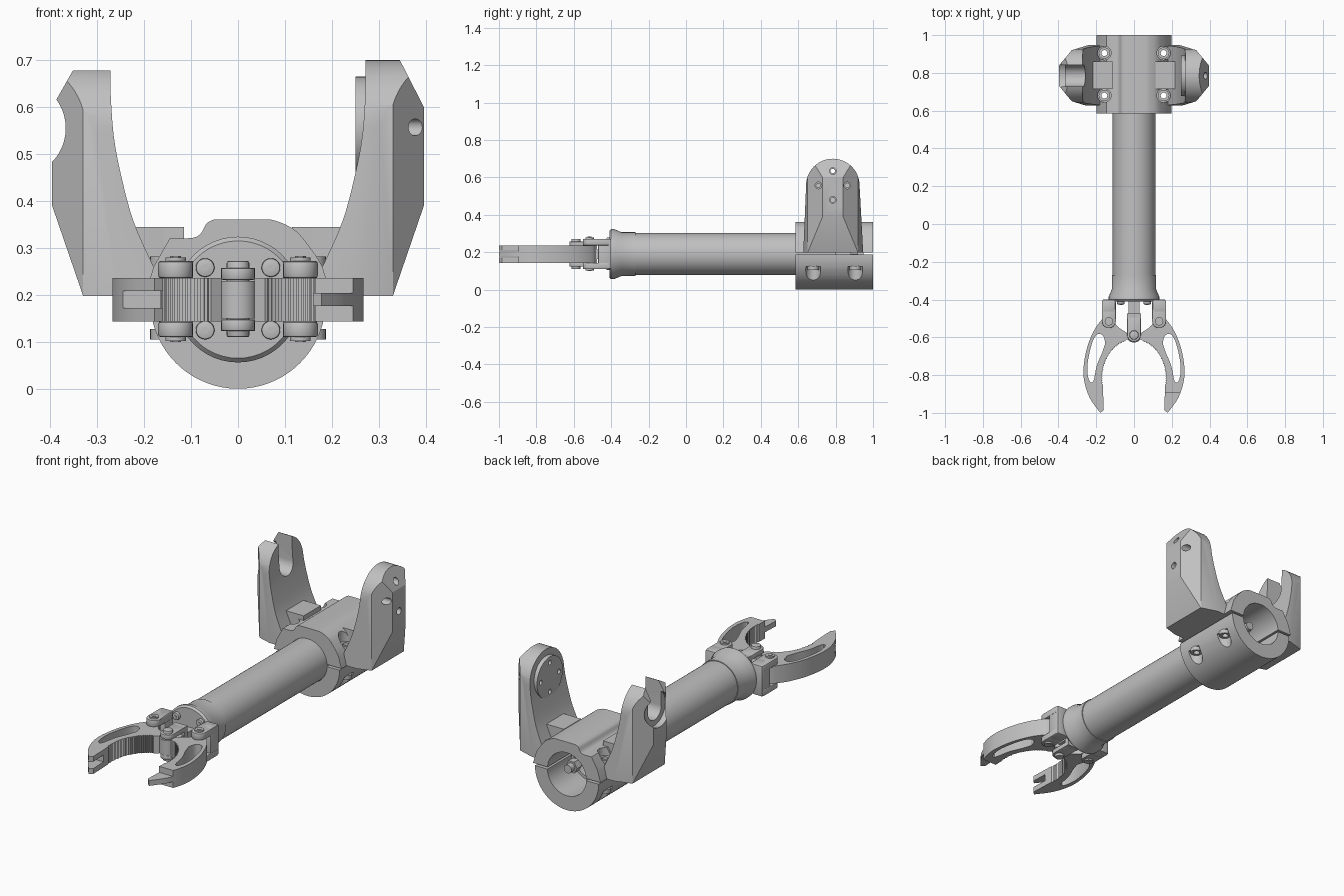
import bpy, bmesh, math
from mathutils import Vector

if "Cube" in bpy.data.objects:
    bpy.data.objects.remove(bpy.data.objects["Cube"])

GREY = bpy.data.materials.new("light grey plastic")
GREY.use_nodes = True
GREY.diffuse_color = (0.53, 0.53, 0.53, 1)
GREY.node_tree.nodes["Principled BSDF"].inputs["Base Color"].default_value = (0.53, 0.53, 0.53, 1)

AXIS_Z = 0.19    # height of the tube axis
CLAMP_Y = (0.585, 1.0)
ARM_Y = 0.785


def place(a, b, c, axis):
    """Plane coordinates a, b and depth c along an axis."""
    return {'x': (c, a, b), 'y': (a, c, b), 'z': (a, b, c)}[axis]


def prism(name, pts, axis, lo, hi):
    bm = bmesh.new()
    ends = [[bm.verts.new(place(a, b, c, axis)) for a, b in pts] for c in (lo, hi)]
    n = len(pts)
    bm.faces.new(ends[0])
    bm.faces.new(ends[1][::-1])
    for i in range(n):
        j = (i + 1) % n
        bm.faces.new((ends[0][j], ends[0][i], ends[1][i], ends[1][j]))
    bmesh.ops.recalc_face_normals(bm, faces=bm.faces)
    me = bpy.data.meshes.new(name)
    bm.to_mesh(me)
    bm.free()
    me.materials.append(GREY)
    ob = bpy.data.objects.new(name, me)
    bpy.context.collection.objects.link(ob)
    return ob


def arc(ca, cb, r, start=0, end=360, n=40):
    full = end - start == 360
    steps = n if full else n + 1
    angles = [math.radians(start + (end - start) * i / n) for i in range(steps)]
    return [(ca + r * math.cos(t), cb + r * math.sin(t)) for t in angles]


def cyl(name, ca, cb, r, axis, lo, hi, n=32):
    return prism(name, arc(ca, cb, r, n=n), axis, lo, hi)


def box(name, x, y, z):
    return prism(name, [(x[0], y[0]), (x[1], y[0]), (x[1], y[1]), (x[0], y[1])], 'z', *z)


def boolean(ob, tool, op='DIFFERENCE'):
    m = ob.modifiers.new(op, 'BOOLEAN')
    m.object, m.operation, m.solver = tool, op, 'EXACT'
    bake(ob)
    bpy.data.objects.remove(tool)


def bake(ob):
    deps = bpy.context.evaluated_depsgraph_get()
    me = bpy.data.meshes.new_from_object(ob.evaluated_get(deps))
    ob.modifiers.clear()
    ob.data = me


def round_edges(ob, width):
    m = ob.modifiers.new("bevel", 'BEVEL')
    m.width, m.segments = width, 2
    bake(ob)


def curve(pts, n=4):
    """Smooth open path through the points."""
    p = [Vector(q) for q in [pts[0]] + pts + [pts[-1]]]
    out = []
    for a, b, c, d in zip(p, p[1:], p[2:], p[3:]):
        for i in range(n):
            t = i / n
            out.append(tuple(b + (c - a) * t / 2 + (2 * a - 5 * b + 4 * c - d) * t * t / 2
                             + (3 * b - a - 3 * c + d) * t ** 3 / 2))
    return out + [pts[-1]]


def mirror(pts, s):
    return [(s * a, b) for a, b in pts]


# Tube with a flared front collar, made as stacked rings around the axis
def lathe(name, rings, n=48):
    bm = bmesh.new()
    loops = [[bm.verts.new((a, y, b)) for a, b in arc(0, AXIS_Z, r, n=n)] for y, r in rings]
    for p, q in zip(loops, loops[1:]):
        for i in range(n):
            bm.faces.new((p[i], p[i - 1], q[i - 1], q[i]))
    bm.faces.new(loops[0])
    bm.faces.new(loops[-1])
    bmesh.ops.recalc_face_normals(bm, faces=bm.faces)
    me = bpy.data.meshes.new(name)
    bm.to_mesh(me)
    bm.free()
    me.materials.append(GREY)
    ob = bpy.data.objects.new(name, me)
    bpy.context.collection.objects.link(ob)
    return ob


lathe("tube", [(-0.41, 0.125), (-0.4, 0.134), (-0.385, 0.134), (-0.345, 0.117), (-0.27, 0.117),
               (-0.27, 0.113), (0.8, 0.113), (0.8, 0.098), (0.62, 0.098)])
cyl("drive_shaft", 0.03, AXIS_Z, 0.022, 'y', 0.6, 0.95)
cyl("drive_nut", 0.03, AXIS_Z, 0.034, 'y', 0.88, 0.92, 6)

# Lower clamp half with bolt pockets
lower = prism("lower_clamp", arc(0, 0.187, 0.187, 180, 360, 36), 'y', *CLAMP_Y)
boolean(lower, cyl("bore", 0, AXIS_Z, 0.114, 'y', 0.5, 1.1, 48))
BOLTS = [(s * 0.157, y) for s in (-1, 1) for y in (0.68, 0.905)]
for x, y in BOLTS:
    pocket_x = x + math.copysign(0.012, x)
    boolean(lower, cyl("pocket", pocket_x, y, 0.04, 'z', -0.1, 0.125))
    boolean(lower, cyl("bolt_hole", x, y, 0.017, 'z', -0.1, 0.3, 16))

# Upper clamp block
top = [(-0.198, 0.198), (0.198, 0.198), (0.18, 0.26)]
top += curve([(0.165, 0.285), (0.125, 0.335), (0.08, 0.358), (0.05, 0.361)])
top += curve([(-0.05, 0.361), (-0.067, 0.352), (-0.08, 0.33), (-0.1, 0.321), (-0.145, 0.321)])
top += [(-0.18, 0.26)]
upper = prism("upper_clamp", top, 'y', *CLAMP_Y)

# Arms: front, side and plan outlines intersected
for s in (-1, 1):
    h = 0.70 if s > 0 else 0.69
    front = [(0.272, h), (0.345, h), (0.396, 0.6), (0.396, 0.39), (0.33, 0.198), (0.13, 0.198), (0.13, 0.25)]
    front += curve([(0.18, 0.26), (0.222, 0.355), (0.248, 0.45), (0.265, 0.54), (0.272, 0.64)])
    arm = prism("arm", mirror(front, s), 'y', 0.5, 1.1)
    side = [(0.625, 0.15)] + arc(ARM_Y, h - 0.143, 0.143, 180, 0, 28) + [(0.95, 0.15)]
    boolean(arm, prism("side", side, 'x', -0.6, 0.6), 'INTERSECT')
    plan = [(0.1, 0.6), (0.2, 0.61), (0.33, 0.65), (0.396, 0.73)]
    plan += [(a, 2 * ARM_Y - b) for a, b in plan[::-1]]
    boolean(arm, prism("plan", mirror(plan, s), 'z', 0, 1), 'INTERSECT')
    if s > 0:
        # Motor disc with four screw holes
        arm.name = "left_arm"
        disc = cyl("motor_disc", ARM_Y, 0.557, 0.108, 'x', 0.25, 0.28, 48)
        for t in range(4):
            a = ARM_Y + 0.077 * math.cos(t * math.pi / 2)
            b = 0.557 + 0.077 * math.sin(t * math.pi / 2)
            boolean(arm, cyl("hole", a, b, 0.018, 'x', 0.2, 0.5, 20))
            boolean(disc, cyl("hole", a, b, 0.012, 'x', 0.2, 0.5, 16))
    else:
        # Open slot and wider outer recess for the axle
        arm.name = "right_arm"
        slot = [(ARM_Y - 0.056, 0.8)] + arc(ARM_Y, 0.55, 0.056, 180, 360, 20) + [(ARM_Y + 0.056, 0.8)]
        boolean(arm, prism("slot", slot, 'x', -0.5, -0.2))
        boolean(arm, cyl("recess", ARM_Y, 0.555, 0.09, 'x', -0.5, -0.365, 40))
    # Lug between block and arm
    lug = box("lug", sorted((s * 0.115, s * 0.228)), (0.715, 0.86), (0.22, 0.345))
    boolean(upper, lug, 'UNION')
    boolean(arm, cyl("bore", 0, AXIS_Z, 0.114, 'y', 0.5, 1.1, 48))
    for x, y in BOLTS:
        if x * s > 0:
            for part in (arm, upper):
                boolean(part, cyl("seat", x, y, 0.036, 'z', 0.262, 0.5, 24))
                boolean(part, cyl("bolt_hole", x, y, 0.017, 'z', 0, 0.5, 16))
boolean(upper, cyl("bore", 0, AXIS_Z, 0.114, 'y', 0.5, 1.1, 48))

# Washers on the clamp bolts
for i, (x, y) in enumerate(BOLTS):
    for z in (0.26, 0.105):
        washer = cyl("clamp_washer", x, y, 0.03, 'z', z, z + 0.022, 24)
        boolean(washer, cyl("hole", x, y, 0.016, 'z', 0, 0.5, 16))

# Gripper fingers with toothed inner curve
for s in (-1, 1):
    teeth = []
    for i in range(57):
        t = math.radians(-8 + 78 * i / 56)
        k = 0.006 * (i % 2)
        teeth.append(((0.167 + k) * math.cos(t), -0.82 + (0.207 + k) * math.sin(t)))
    outline = curve([(0.178, -1.0), (0.232, -0.925), (0.262, -0.84), (0.267, -0.76), (0.25, -0.66),
                     (0.215, -0.57), (0.17, -0.505), (0.14, -0.485), (0.11, -0.495), (0.09, -0.54), (0.04, -0.575)])
    shape = [(0.16, -0.985)] + teeth + [(0.035, -0.61)] + outline[::-1]
    finger = prism("left_finger" if s > 0 else "right_finger", mirror(shape, s), 'z', 0.143, 0.236)
    window = curve([(0.152, -0.63), (0.165, -0.59), (0.197, -0.585), (0.225, -0.64), (0.247, -0.75),
                    (0.238, -0.828), (0.215, -0.832), (0.197, -0.75), (0.168, -0.68), (0.152, -0.63)])[:-1]
    boolean(finger, prism("window", mirror(window, s), 'z', 0, 0.5))
    # Interlocking tips
    gaps = [(0.172, 0.208)] if s < 0 else [(0.1, 0.176), (0.204, 0.3)]
    for gap in gaps:
        boolean(finger, box("gap", (-0.5, 0.5), (-1.1, -0.895), gap))

    # Finger bracket: wall, two ears and pivot bolt
    wall = box("finger_bracket", sorted((s * 0.098, s * 0.168)), (-0.47, -0.4), (0.11, 0.272))
    round_edges(wall, 0.006)
    for lo, hi in ((0.11, 0.143), (0.236, 0.272)):
        ear = [(0.096, -0.41), (0.096, -0.515)] + arc(0.133, -0.515, 0.037, 180, 360, 12) + [(0.17, -0.41)]
        round_edges(prism("bracket_ear", mirror(ear, s), 'z', lo, hi), 0.006)
    cyl("pivot_bolt", s * 0.133, -0.515, 0.022, 'z', 0.102, 0.28, 24)
    cyl("pivot_socket", s * 0.133, -0.515, 0.012, 'z', 0.1, 0.283, 6)
    for z in (0.125, 0.258):
        round_edges(cyl("plate_screw", s * 0.07, z, 0.02, 'y', -0.425, -0.4, 20), 0.004)
        cyl("screw_socket", s * 0.07, z, 0.008, 'y', -0.428, -0.4, 6)

# Centre slider that drives the fingers
box("slider_rod", (-0.03, 0.03), (-0.56, -0.4), (0.165, 0.215))
cyl("slider_hub", 0, -0.588, 0.04, 'z', 0.15, 0.23)
for lo, hi in ((0.123, 0.148), (0.232, 0.257)):
    plate = [(0.036, -0.49), (-0.036, -0.49)] + arc(0, -0.588, 0.036, 180, 360, 14)
    round_edges(prism("slider_fork", plate, 'z', lo, hi), 0.004)
box("slider_bridge", (-0.036, 0.036), (-0.5, -0.475), (0.123, 0.257))
round_edges(cyl("slider_pin", 0, -0.588, 0.024, 'z', 0.11, 0.272, 24), 0.004)

# Smooth round surfaces, keep hard edges
bpy.ops.object.select_all(action='DESELECT')
for ob in bpy.context.scene.objects:
    if ob.type == 'MESH':
        ob.select_set(True)
        bpy.context.view_layer.objects.active = ob
bpy.ops.object.shade_smooth_by_angle(angle=math.radians(25))
